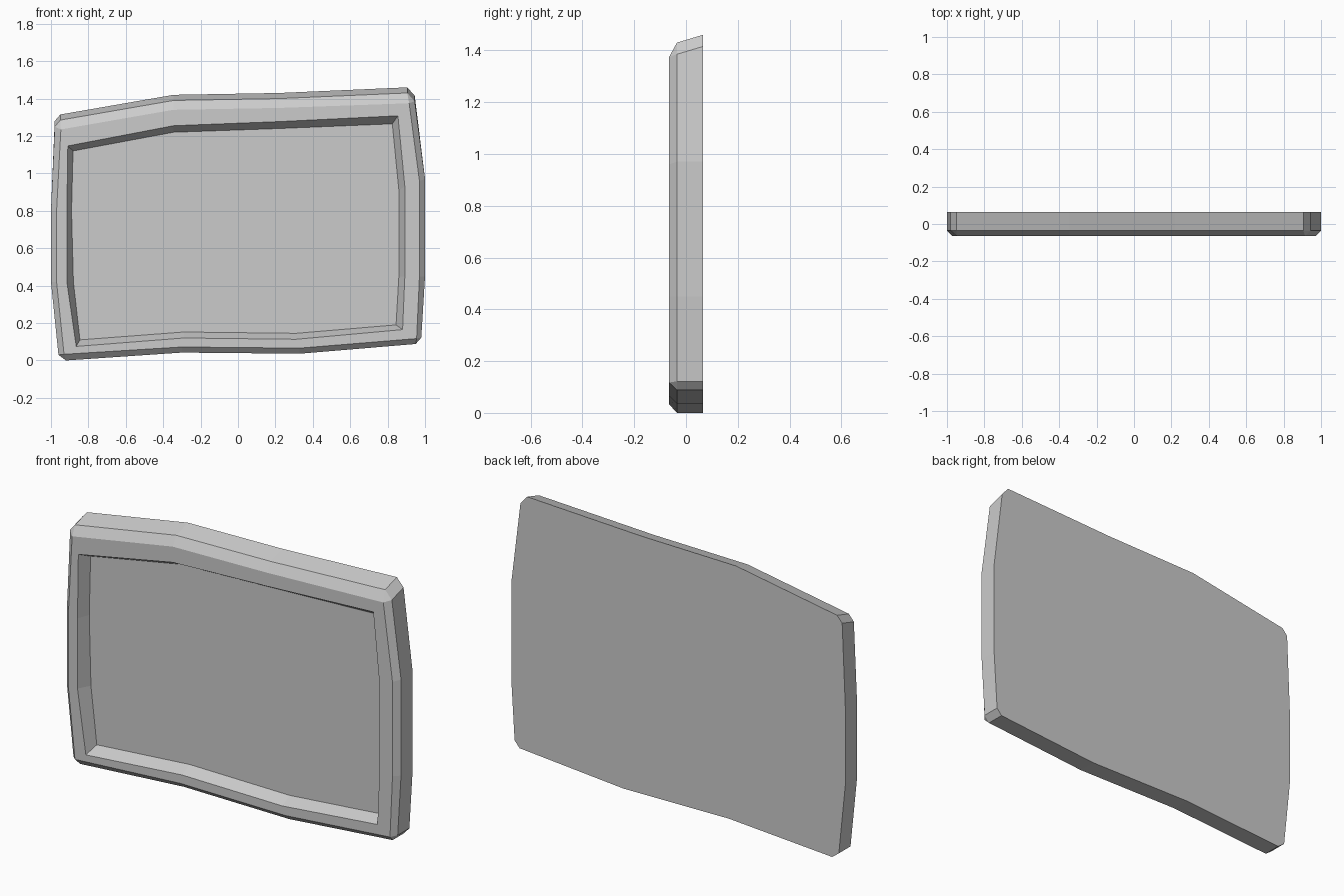
import bpy, bmesh

# Outlines in x, z, counter-clockwise seen from the front, from the lower left.
# Outer outline: every corner is cut, so it has two points there (16 in all).
outer = [(-0.96, 0.03), (-0.92, 0.0), (-0.30, 0.042), (0.33, 0.036),
         (0.95, 0.088), (0.98, 0.122), (1.0, 0.45), (1.0, 0.97),
         (0.945, 1.415), (0.905, 1.46), (0.22, 1.43), (-0.345, 1.42),
         (-0.95, 1.315), (-0.98, 1.28), (-1.0, 0.80), (-1.0, 0.42)]
# Inner outlines: sharp corners (12 points)
front = [(-0.93, 0.033), (-0.30, 0.072), (0.33, 0.066),
         (0.955, 0.117), (0.97, 0.45), (0.97, 0.96),
         (0.915, 1.375), (0.22, 1.35), (-0.345, 1.34),
         (-0.947, 1.235), (-0.97, 0.80), (-0.97, 0.42)]
opening = [(-0.865, 0.075), (-0.29, 0.12), (0.31, 0.113),
           (0.88, 0.165), (0.892, 0.45), (0.892, 0.93),
           (0.855, 1.308), (0.22, 1.277), (-0.345, 1.255),
           (-0.91, 1.147), (-0.915, 0.80), (-0.915, 0.42)]
recess = [(-0.845, 0.11), (-0.29, 0.152), (0.31, 0.145),
          (0.845, 0.19), (0.86, 0.45), (0.86, 0.91),
          (0.825, 1.265), (0.22, 1.24), (-0.345, 1.22),
          (-0.882, 1.12), (-0.89, 0.80), (-0.88, 0.42)]


def double_corners(pts):
    """Repeat each corner so a 12-point ring lines up with the 16-point one."""
    return [p for i, p in enumerate(pts) for _ in range(2 if i % 3 == 0 else 1)]


def finish(bm, name):
    bmesh.ops.remove_doubles(bm, verts=bm.verts, dist=1e-4)
    bmesh.ops.recalc_face_normals(bm, faces=bm.faces)
    mesh = bpy.data.meshes.new(name)
    bm.to_mesh(mesh)
    bm.free()
    obj = bpy.data.objects.new(name, mesh)
    bpy.context.collection.objects.link(obj)
    return obj


# Frame: back outline, sloping top edge, front bevel, rim and recess walls
shoulder = [(x, z - 0.03 if z > 1.2 else z) for x, z in outer]
SCREEN_Y = 0.0
sections = [(0.065, outer), (-0.035, shoulder), (-0.065, double_corners(front)),
            (-0.065, double_corners(opening)), (SCREEN_Y, double_corners(recess))]
bm = bmesh.new()
rings = [[bm.verts.new((x, y, z)) for x, z in pts] for y, pts in sections]
for a, b in zip(rings, rings[1:]):
    for i in range(16):
        j = (i + 1) % 16
        bm.faces.new((a[i], a[j], b[j], b[i]))
bm.faces.new(rings[0])      # flat back
bm.faces.new(rings[-1])     # floor of the recess, the screen
finish(bm, "screen_frame")
